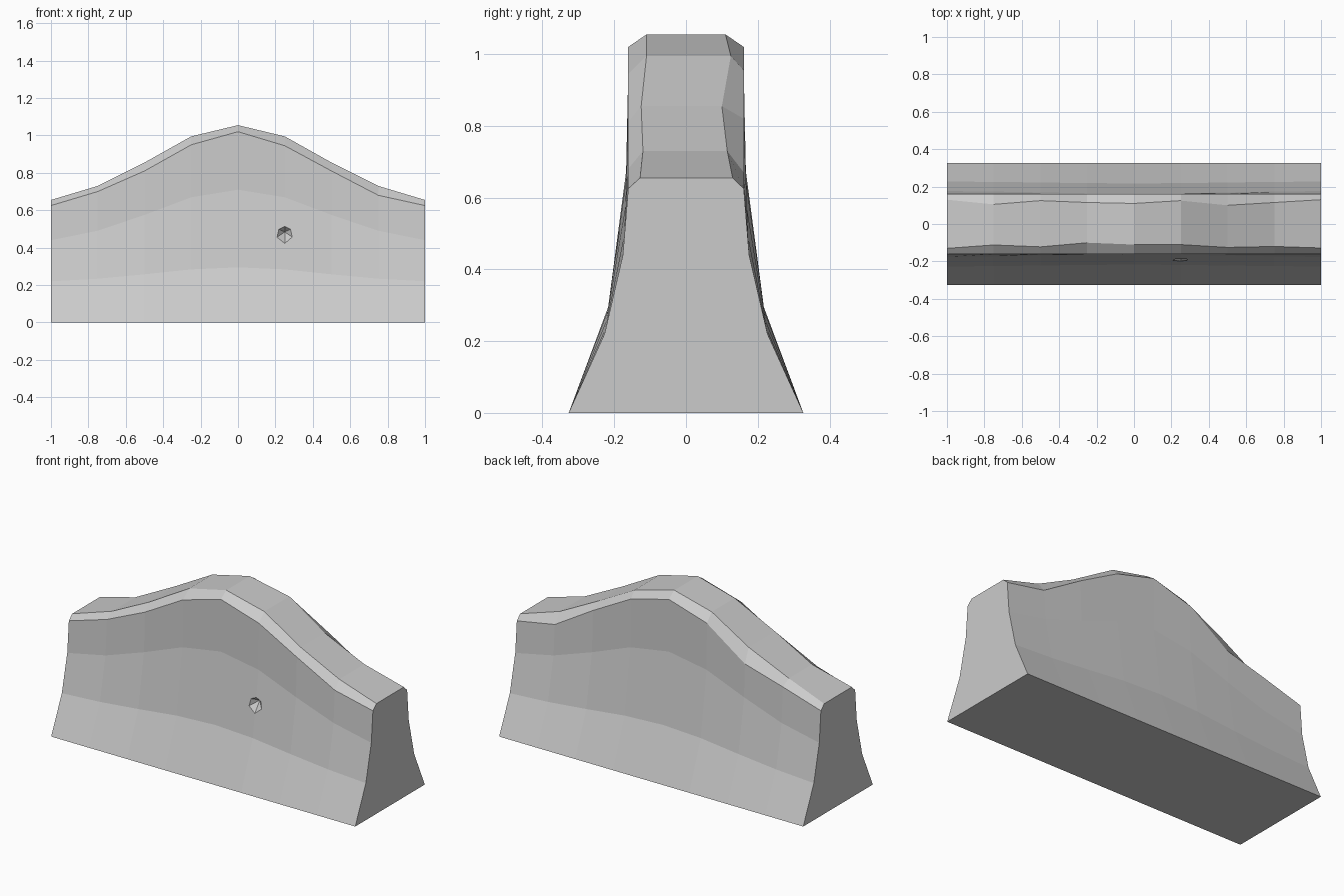
import bpy, bmesh, math

default_cube = bpy.data.objects.get("Cube")
if default_cube:
    bpy.data.objects.remove(default_cube, do_unlink=True)

# Single stone grey
stone = bpy.data.materials.new("stone_grey")
stone.use_nodes = True
grey = (0.6, 0.6, 0.6, 1.0)
stone.diffuse_color = grey
stone.node_tree.nodes["Principled BSDF"].inputs["Base Color"].default_value = grey


def make_object(name, bm):
    bmesh.ops.recalc_face_normals(bm, faces=bm.faces)
    mesh = bpy.data.meshes.new(name)
    bm.to_mesh(mesh)
    bm.free()
    mesh.materials.append(stone)
    obj = bpy.data.objects.new(name, mesh)
    bpy.context.scene.collection.objects.link(obj)
    return obj


# Crest outline, one value per station along the length
ridge = [.655, .73, .855, .995, 1.055, .995, .855, .73, .655]
front_bevel = [.625, .70, .81, .95, 1.02, .945, .81, .68, .625]
back_bevel = [.625, .70, .77, .945, 1.02, .955, .82, .67, .625]
front_top = [.13, .112, .122, .10, .11, .11, .125, .12, .128]
back_top = [.13, .105, .125, .115, .11, .125, .10, .115, .13]


def half_section(top, bevel, width):
    """Flared side profile from the foot up to the crest."""
    rise = (top - ridge[0]) / 0.4
    return [(.327, 0),
            (.227 - .01 * rise, .22 + .075 * rise),
            (.176 - .014 * rise, .44 + .27 * rise),
            (.161, bevel),
            (width, top)]


# Rock body: flared cross-sections lofted along x
bm = bmesh.new()
rings = []
stations = zip(ridge, front_bevel, back_bevel, front_top, back_top)
for i, (top, f_bevel, b_bevel, f_width, b_width) in enumerate(stations):
    x = -1 + i / 4
    front = [(x, -y, z) for y, z in half_section(top, f_bevel, f_width)]
    back = [(x, y, z) for y, z in half_section(top, b_bevel, b_width)]
    rings.append([bm.verts.new(p) for p in front + back[::-1]])

for a, b in zip(rings, rings[1:]):
    for j in range(len(a)):
        k = (j + 1) % len(a)
        bm.faces.new((a[j], a[k], b[k], b[j]))
bm.faces.new(rings[0])
bm.faces.new(rings[-1])
rock = make_object("rock_wall", bm)

# Small faceted chip knocked out of the front face
bm = bmesh.new()
bmesh.ops.create_cone(bm, cap_ends=True, segments=6, radius1=.085,
                      radius2=0, depth=.08)
chip = make_object("chip_cutter", bm)
chip.rotation_euler = (math.radians(-84), 0, 0)
chip.location = (.25, -.192, .48)
chip.hide_render = True
chip.hide_set(True)

cut = rock.modifiers.new("chip", "BOOLEAN")
cut.operation = "DIFFERENCE"
cut.solver = "EXACT"
cut.object = chip
